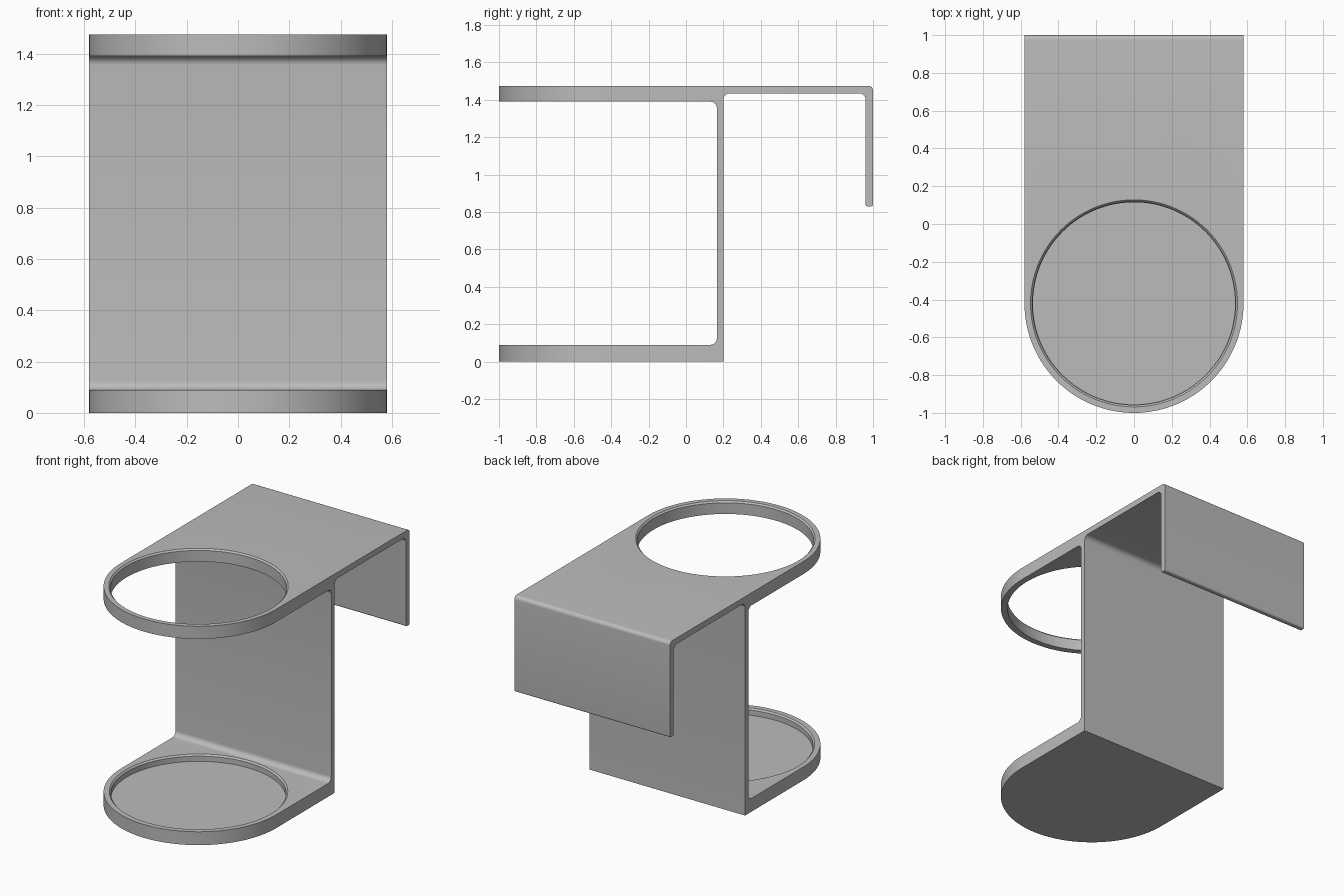
import bpy, bmesh, math
from mathutils import Vector

if "Cube" in bpy.data.objects:
    bpy.data.objects.remove(bpy.data.objects["Cube"], do_unlink=True)

HALF_WIDTH = 0.58
CENTRE_Y = -0.42

# Single grey plastic
grey = bpy.data.materials.new("grey plastic")
grey.use_nodes = True
colour = (0.5, 0.5, 0.5, 1)
grey.diffuse_color = colour
grey.node_tree.nodes["Principled BSDF"].inputs["Base Color"].default_value = colour


def rounded(corners, steps=8):
    """Replace each (a, b, radius) right-angle corner with an arc."""
    out = []
    for i, (a, b, r) in enumerate(corners):
        p = Vector((a, b))
        if r == 0:
            out.append(p)
            continue
        u = (Vector(corners[i - 1][:2]) - p).normalized()
        v = (Vector(corners[(i + 1) % len(corners)][:2]) - p).normalized()
        mid = p + (u + v) * r
        for k in range(steps + 1):
            t = k / steps * math.pi / 2
            out.append(mid - v * r * math.cos(t) - u * r * math.sin(t))
    return out


def loft(name, rings):
    """Closed solid through matching rings of points."""
    bm = bmesh.new()
    loops = [[bm.verts.new(p) for p in ring] for ring in rings]
    n = len(loops[0])
    for lo, hi in zip(loops, loops[1:]):
        for i in range(n):
            j = (i + 1) % n
            bm.faces.new((lo[i], lo[j], hi[j], hi[i]))
    bm.faces.new(loops[0])
    bm.faces.new(loops[-1])
    bmesh.ops.recalc_face_normals(bm, faces=bm.faces)
    mesh = bpy.data.meshes.new(name)
    bm.to_mesh(mesh)
    bm.free()
    mesh.materials.append(grey)
    obj = bpy.data.objects.new(name, mesh)
    bpy.context.collection.objects.link(obj)
    return obj


def circle(radius, z, n=128):
    return [(radius * math.cos(2 * math.pi * i / n),
             CENTRE_Y + radius * math.sin(2 * math.pi * i / n), z) for i in range(n)]


def round_cutter(name, radius, bottom, rim):
    """Cylinder that flares slightly at the rim to leave a chamfer."""
    return loft(name, [circle(radius, bottom), circle(radius, rim - 0.01),
                       circle(radius + 0.01, rim), circle(radius + 0.01, rim + 0.06)])


def combine(target, cutter, operation):
    cutter.hide_render = True
    mod = target.modifiers.new(cutter.name, 'BOOLEAN')
    mod.operation = operation
    mod.solver = 'EXACT'
    mod.object = cutter
    bpy.context.view_layer.objects.active = target
    bpy.ops.object.modifier_apply(modifier=mod.name)
    bpy.data.objects.remove(cutter, do_unlink=True)


# Side profile: base, upright, ring plate and rear hook
side = rounded([
    (-1.1, 0, 0), (0.2, 0, 0), (0.2, 1.435, 0.035), (0.96, 1.435, 0.035),
    (0.96, 0.83, 0.012), (1, 0.83, 0.012), (1, 1.475, 0.025), (-1.1, 1.475, 0),
    (-1.1, 1.39, 0), (0.165, 1.39, 0.035), (0.165, 0.09, 0.035), (-1.1, 0.09, 0)])
holder = loft("hanging_cup_holder", [[(x, p.x, p.y) for p in side] for x in (-0.7, 0.7)])

# Plan outline with a semicircular front
plan = [(HALF_WIDTH, 1.1), (-HALF_WIDTH, 1.1)]
for i in range(65):
    t = math.pi * (1 + i / 64)
    plan.append((HALF_WIDTH * math.cos(t), CENTRE_Y + HALF_WIDTH * math.sin(t)))
outline = loft("plan_outline", [[(x, y, z) for x, y in plan] for z in (-0.1, 1.6)])
combine(holder, outline, 'INTERSECT')

# Through hole in the ring plate and shallow recess in the base
combine(holder, round_cutter("ring_hole", 0.538, 1.3, 1.475), 'DIFFERENCE')
combine(holder, round_cutter("base_recess", 0.535, 0.045, 0.09), 'DIFFERENCE')

# Smooth curves, crisp edges
bpy.ops.object.select_all(action='DESELECT')
holder.select_set(True)
bpy.context.view_layer.objects.active = holder
bpy.ops.object.shade_smooth_by_angle(angle=math.radians(30))
